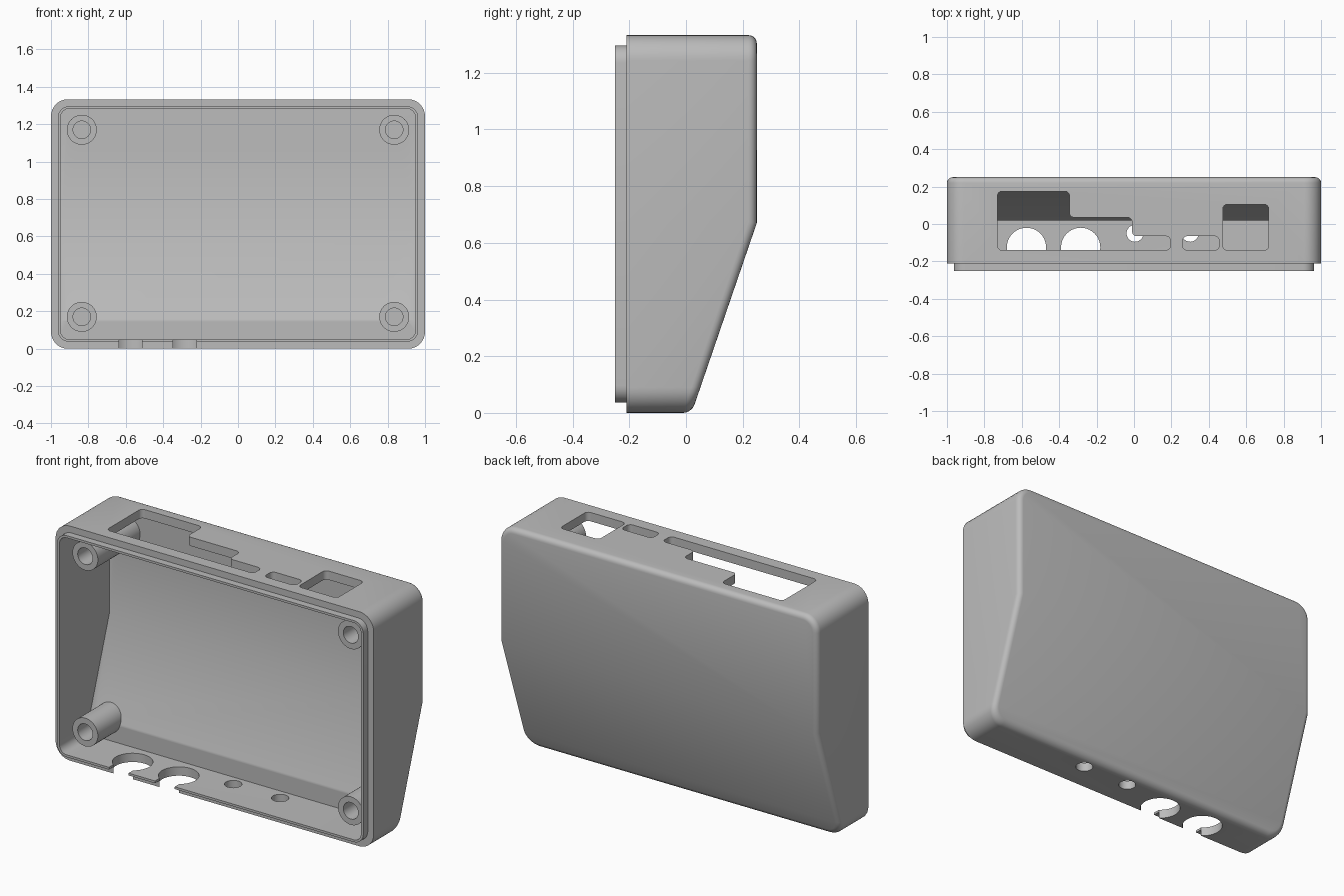
import bpy, bmesh, math
from mathutils import Vector

cube = bpy.data.objects.get("Cube")
if cube:
    bpy.data.objects.remove(cube, do_unlink=True)

TOP = 1.333
SLOPE = 0.343

grey = bpy.data.materials.new("light grey plastic")
grey.use_nodes = True
colour = (0.5, 0.5, 0.5, 1)
grey.diffuse_color = colour
grey.node_tree.nodes["Principled BSDF"].inputs["Base Color"].default_value = colour


def rounded(points, r, steps=8):
    """Round every right-angled corner of a polygon."""
    out = []
    for i, p in enumerate(points):
        p = Vector(p)
        u = (Vector(points[i - 1]) - p).normalized()
        v = (Vector(points[(i + 1) % len(points)]) - p).normalized()
        c = p + r * (u + v)
        for k in range(steps + 1):
            t = math.pi / 2 * k / steps
            out.append(c - r * (v * math.cos(t) + u * math.sin(t)))
    return out


def rect(x0, y0, x1, y1, r):
    return rounded([(x0, y0), (x1, y0), (x1, y1), (x0, y1)], r)


def circle(x, y, r, n=40):
    return [(x + r * math.cos(math.tau * k / n), y + r * math.sin(math.tau * k / n))
            for k in range(n)]


def prism(name, points, start, end, axis="Y", breaks=(), back=None, fillet=0):
    """Extrude an outline; optionally fold its back along horizontal breaks."""
    def place(p, d):
        return (p[0], d, p[1]) if axis == "Y" else (p[0], p[1], d)
    bm = bmesh.new()
    face = bm.faces.new([bm.verts.new(place(p, start)) for p in points])
    ext = bmesh.ops.extrude_face_region(bm, geom=[face])["geom"]
    for v in ext:
        if isinstance(v, bmesh.types.BMVert):
            v.co = place((v.co.x, v.co.z if axis == "Y" else v.co.y), end)
    for z in breaks:
        bmesh.ops.bisect_plane(bm, geom=bm.verts[:] + bm.edges[:] + bm.faces[:],
                               plane_co=(0, 0, z), plane_no=(0, 0, 1))
    if back:
        for v in bm.verts:
            if abs(v.co.y - end) < 1e-5:
                v.co.y = back(v.co.z)
    bmesh.ops.recalc_face_normals(bm, faces=bm.faces[:])
    if fillet:
        bm.normal_update()
        rim = [e for e in bm.edges
               if len({f.normal.y > 0.5 for f in e.link_faces}) == 2]
        bmesh.ops.bevel(bm, geom=rim, offset=fillet, segments=5, profile=0.5,
                        affect="EDGES", clamp_overlap=False)
    mesh = bpy.data.meshes.new(name)
    bm.to_mesh(mesh)
    bm.free()
    mesh.materials.append(grey)
    obj = bpy.data.objects.new(name, mesh)
    bpy.context.collection.objects.link(obj)
    return obj


def combine(target, tool, operation="DIFFERENCE"):
    mod = target.modifiers.new("combine", "BOOLEAN")
    mod.operation = operation
    mod.solver = "EXACT"
    mod.object = tool
    bpy.context.view_layer.objects.active = target
    bpy.ops.object.modifier_apply(modifier=mod.name)
    bpy.data.objects.remove(tool, do_unlink=True)


# Outer shell with the lower back sloping forward
shell = prism("enclosure_shell", rect(-1, 0, 1, TOP, 0.09), -0.21, 0.25,
              breaks=[0.67], back=lambda z: min(0.25, 0.02 + SLOPE * z), fillet=0.03)

# Raised lip around the open front
lip = prism("front_lip", rect(-0.963, 0.037, 0.963, TOP - 0.037, 0.06), -0.25, -0.15)
combine(shell, lip, "UNION")

# Inside space, leaving the four screw posts standing
cavity = prism("cavity", rect(-0.948, 0.05, 0.948, TOP - 0.05, 0.045), -0.3, 0.2,
               breaks=[0.15, 0.67],
               back=lambda z: max(0.02, min(0.2, 0.02 + SLOPE * (z - 0.15))))
posts = [(x, z) for x in (-0.835, 0.835) for z in (0.17, 1.17)]
for x, z in posts:
    combine(cavity, prism("screw_post", circle(x, z, 0.08), -0.18, 0.4))
combine(shell, cavity)

# Screw holes
for x, z in posts:
    depth = 0.15 if z > 1 else -0.01
    combine(shell, prism("screw_hole", circle(x, z, 0.047), -0.3, depth))

# Port openings in the top wall
stepped = rounded([(-0.73, -0.14), (0.195, -0.14), (0.195, -0.065), (-0.01, -0.065),
                   (-0.01, 0.035), (-0.345, 0.035), (-0.345, 0.175), (-0.73, 0.175)], 0.025)
ports = [stepped, rect(0.26, -0.14, 0.455, -0.065, 0.025),
         rect(0.475, -0.14, 0.72, 0.105, 0.025)]
for outline in ports:
    combine(shell, prism("top_port", outline, TOP - 0.1, TOP + 0.1, "Z"))

# Round cable openings in the bottom wall, open to the front
for x in (-0.575, -0.285):
    combine(shell, prism("cable_hole", circle(x, -0.125, 0.105), -0.1, 0.07, "Z"))
    slot = [(x - 0.062, -0.3), (x + 0.062, -0.3), (x + 0.062, -0.15), (x - 0.062, -0.15)]
    combine(shell, prism("cable_slot", slot, -0.1, 0.07, "Z"))
for x in (0.005, 0.3):
    combine(shell, prism("small_hole", circle(x, -0.05, 0.045), -0.1, 0.07, "Z"))

# Smooth the rounded parts, keeping edges sharp
bpy.ops.object.select_all(action="DESELECT")
shell.select_set(True)
bpy.context.view_layer.objects.active = shell
bpy.ops.object.shade_smooth_by_angle(angle=math.radians(25))
